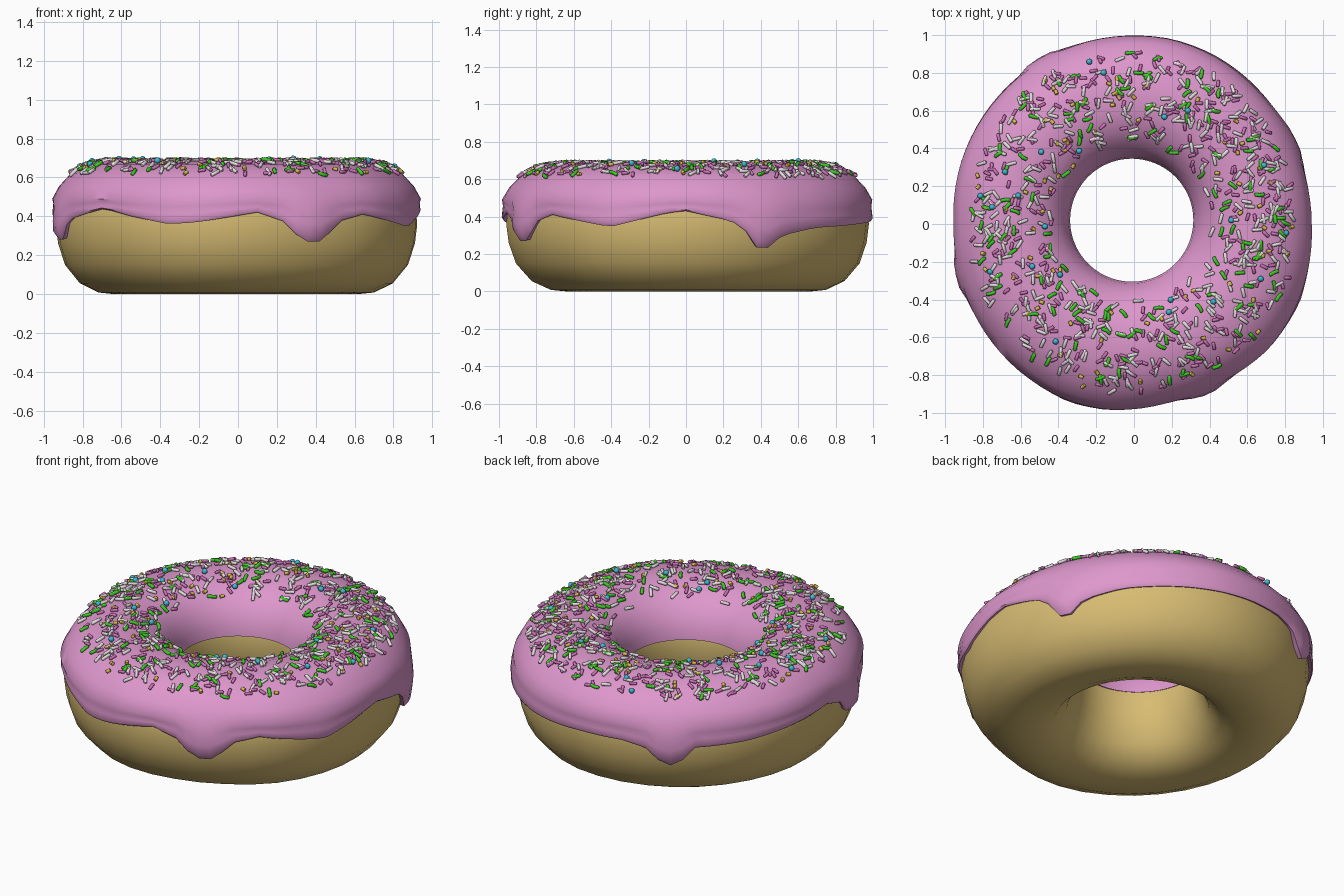
import bpy, bmesh, math, random
from mathutils import Vector, Matrix

if "Cube" in bpy.data.objects:
    bpy.data.objects.remove(bpy.data.objects["Cube"])

random.seed(7)
INNER = 0.34
HOLE = Vector((-0.012, 0.02))

# Outer outline of the doughnut: (degrees, radius)
OUTLINE = [(0, .945), (18, .945), (41, .957), (65, .988), (79, 1.0), (103, 1.0), (120, .995),
           (143, .985), (162, .975), (180, .96), (196, .965), (210, .975), (231, .99), (250, 1.0),
           (262, .995), (282, .965), (301, .96), (317, .975), (334, .965)]
# Lower edge of the icing with its drips: (degrees, height)
EDGE = [(0, .43), (14, .38), (19, .35), (23, .24), (27, .22), (33, .30), (46, .34), (58, .35),
        (90, .38), (105, .38), (112, .35), (118, .25), (122, .25), (128, .36), (145, .37),
        (165, .40), (180, .42), (188, .38), (193, .28), (200, .28), (205, .38), (225, .44),
        (236, .40), (249, .36), (258, .37), (276, .42), (285, .37), (290, .27), (298, .27),
        (302, .37), (312, .41), (335, .345), (354, .42)]
# Cross-sections: (fraction from hole to rim, height)
DOUGH_IN = [(.5, 0), (.35, .008), (.2, .045), (.09, .125), (.02, .25), (0, .36), (.02, .47),
            (.1, .57), (.28, .635), (.5, .655), (.72, .64)]
DOUGH_OUT = [(.79, .055), (.92, .15), (.98, .26), (1, .36), (.98, .48), (.9, .575)]
ICING = [(-.015, .415), (0, .48), (.08, .575), (.22, .645), (.38, .678), (.55, .684),
         (.72, .666), (.87, .62), (.97, .555), (1.03, .49)]


def lerp_table(table, x):
    for (a, u), (b, v) in zip(table, table[1:]):
        if x <= b:
            return u + (v - u) * (x - a) / (b - a)
    return table[-1][1]


def around(table, deg):
    return lerp_table(table + [(360, table[0][1])], deg % 360)


def place(deg, s, z):
    a = math.radians(deg)
    d = Vector((math.cos(a), math.sin(a)))
    p = (HOLE + d * (INNER - .005)).lerp(d * (around(OUTLINE, deg) - .022), s)
    return Vector((p.x, p.y, z))


def material(name, rgb):
    m = bpy.data.materials.new(name)
    m.diffuse_color = (*rgb, 1)
    m.use_nodes = True
    m.node_tree.nodes["Principled BSDF"].inputs["Base Color"].default_value = m.diffuse_color
    return m


def finish(name, bm, rgb, angle=50):
    bmesh.ops.recalc_face_normals(bm, faces=bm.faces)
    me = bpy.data.meshes.new(name)
    bm.to_mesh(me)
    bm.free()
    me.materials.append(material(name + "_colour", rgb))
    ob = bpy.data.objects.new(name, me)
    bpy.context.collection.objects.link(ob)
    bpy.ops.object.select_all(action='DESELECT')
    ob.select_set(True)
    bpy.context.view_layer.objects.active = ob
    bpy.ops.object.shade_smooth_by_angle(angle=math.radians(angle))
    return ob


def ring_mesh(section, steps):
    """Closed tube swept round the hole; section(deg) returns (s, z) points."""
    bm = bmesh.new()
    rings = []
    for i in range(steps):
        deg = 360 * i / steps
        rings.append([bm.verts.new(place(deg, s, z)) for s, z in section(deg)])
    n = len(rings[0])
    for i in range(steps):
        a, b = rings[i], rings[(i + 1) % steps]
        for j in range(n):
            k = (j + 1) % n
            bm.faces.new((a[j], b[j], b[k], a[k]))
    return bm


# Dough
dough_loop = DOUGH_IN + DOUGH_OUT[::-1] + [(.63, .008)]
finish("dough", ring_mesh(lambda d: dough_loop, 36), (.68, .5, .17))

# Icing shell with dripping outer edge
outer_dough = [(z, s) for s, z in DOUGH_OUT]


def icing_section(deg):
    e = around(EDGE, deg)
    thick = .038 + .03 * max(0, min(1, (.37 - e) / .1))
    pts = list(ICING)
    for t in (.3, .6, .88):
        z = .49 + (e - .49) * t
        pts.append((lerp_table(outer_dough, z) + thick, z))
    pts.append((lerp_table(outer_dough, e) + thick * .6, e))
    pts.append((lerp_table(outer_dough, e) - .02, e + .012))
    # hidden underside sits inside the dough
    pts += [(.95, .47), (.85, .57), (.5, .63), (.15, .57), (.03, .43)]
    return pts


finish("icing", ring_mesh(icing_section, 90), (.73, .31, .61))


# Sprinkles: rods and balls scattered on the icing
def surface(deg, s):
    def at(d, q):
        return place(d, q, lerp_table(ICING, q))
    p = at(deg, s)
    n = (at(deg + 2, s) - at(deg - 2, s)).cross(at(deg, s + .04) - at(deg, s - .04)).normalized()
    return p, n if n.z > 0 else -n


def add_rod(bm, matrix, length, radius, bend):
    h = length / 2
    rings = []
    for x, r in ((-h, .6), (-h * .85, 1), (0, 1), (h * .85, 1), (h, .6)):
        off = bend * (1 - (x / h) ** 2)
        rings.append([bm.verts.new(matrix @ Vector((
            x, off + radius * r * math.cos(k * math.tau / 8), radius * r * math.sin(k * math.tau / 8))))
            for k in range(8)])
    for a, b in zip(rings, rings[1:]):
        for k in range(8):
            bm.faces.new((a[k], a[k - 1], b[k - 1], b[k]))
    bm.faces.new(rings[0])
    bm.faces.new(rings[-1])


def scatter(name, count, rgb, length, radius, bend=0):
    bm = bmesh.new()
    for _ in range(count):
        deg = random.uniform(0, 360)
        s = math.sqrt(random.uniform(.03, .78)) if random.random() < .6 else random.uniform(.15, .85)
        p, n = surface(deg, s)
        q = n.to_track_quat('Z', 'Y').to_matrix().to_4x4()
        m = (Matrix.Translation(p + n * radius * .9) @ q
             @ Matrix.Rotation(random.uniform(0, math.tau), 4, 'Z')
             @ Matrix.Rotation(random.uniform(-.2, .2), 4, 'Y'))
        if length:
            add_rod(bm, m, length, radius, bend * random.uniform(-1, 1))
        else:
            bmesh.ops.create_uvsphere(bm, u_segments=10, v_segments=6, radius=radius, matrix=m)
    finish(name, bm, rgb)


scatter("white_sprinkles", 360, (.78, .72, .74), .056, .0095)
scatter("pink_sprinkles", 330, (.62, .17, .48), .042, .009)
scatter("green_sprinkles", 140, (.05, .6, .02), .054, .01, .006)
scatter("yellow_sprinkles", 80, (.72, .5, .08), .027, .010)
scatter("blue_balls", 22, (.05, .5, .68), 0, .016)
